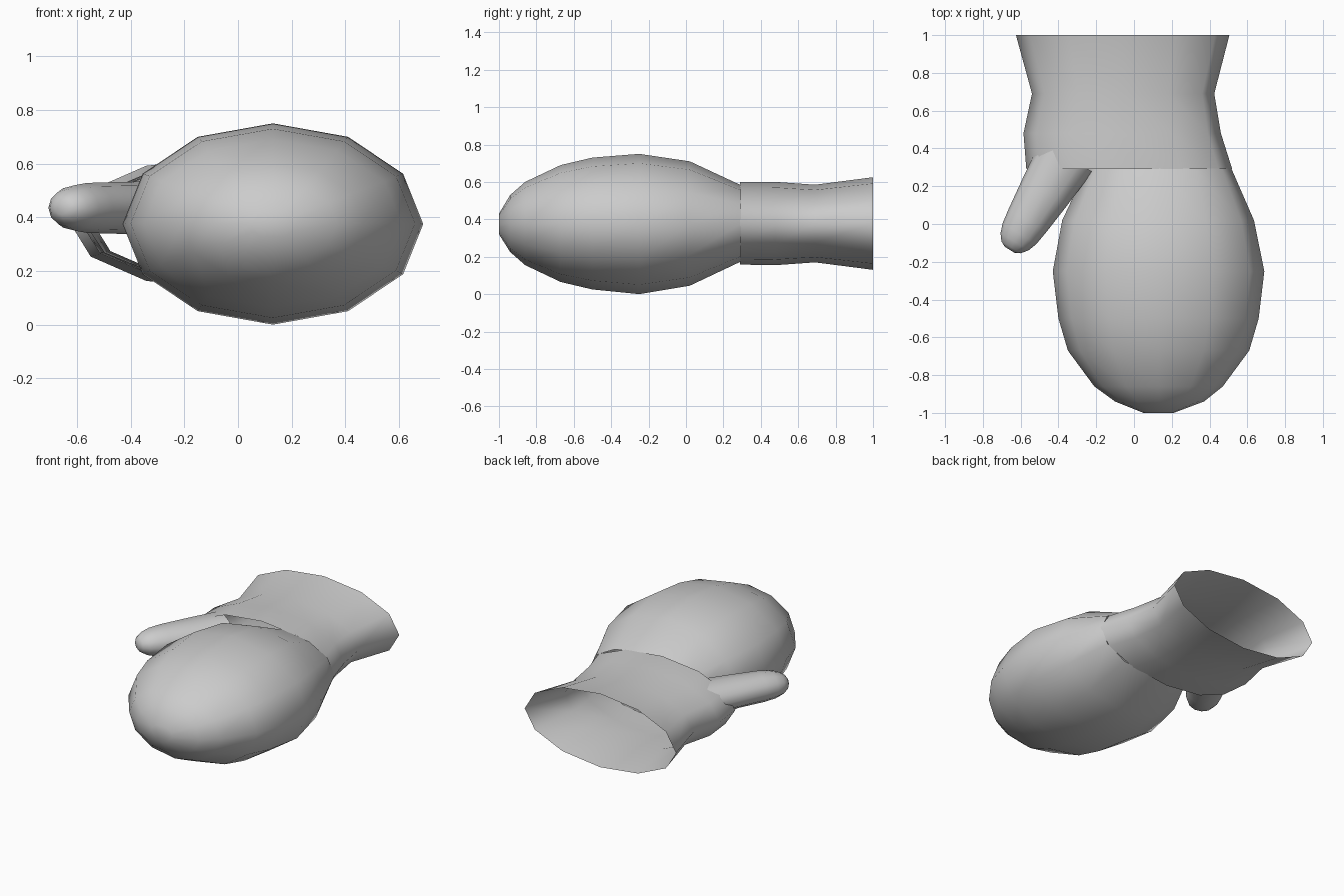
import bpy, bmesh, math
from mathutils import Vector

if "Cube" in bpy.data.objects:
    bpy.data.objects.remove(bpy.data.objects["Cube"])


def loft(name, rings, sides, cap_start=False):
    """Skin elliptical rings: (centre, side axis, half width, half height)."""
    bm = bmesh.new()
    loops = []
    for c, side, hw, hh in rings:
        loop = []
        for i in range(sides):
            a = 2 * math.pi * i / sides
            p = Vector(c) + Vector(side) * hw * math.cos(a) + Vector((0, 0, hh * math.sin(a)))
            loop.append(bm.verts.new(p))
        loops.append(loop)
    for a, b in zip(loops, loops[1:]):
        for i in range(sides):
            j = (i + 1) % sides
            bm.faces.new((a[i], a[j], b[j], b[i]))
    if cap_start:
        bm.faces.new(list(reversed(loops[0])))
    for f in bm.faces:
        f.smooth = True
    # rings run towards +y, so flip the winding to face outwards
    bmesh.ops.reverse_faces(bm, faces=bm.faces[:])
    if cap_start:
        bmesh.ops.recalc_face_normals(bm, faces=bm.faces[:])
    me = bpy.data.meshes.new(name)
    bm.to_mesh(me)
    bm.free()
    ob = bpy.data.objects.new(name, me)
    bpy.context.collection.objects.link(ob)
    return ob


def straight_rings(profile):
    """Rows of y, left x, right x, bottom z, top z."""
    return [(((l + r) / 2, y, (b + t) / 2), (1, 0, 0), (r - l) / 2, (t - b) / 2)
            for y, l, r, b, t in profile]


# Padded hand: closed at the fingertips, open at the wrist
loft("hand", straight_rings([
    (-1.00, 0.05, 0.21, 0.32, 0.43),
    (-0.94, -0.10, 0.37, 0.225, 0.53),
    (-0.86, -0.21, 0.47, 0.155, 0.60),
    (-0.67, -0.35, 0.61, 0.065, 0.69),
    (-0.50, -0.40, 0.66, 0.025, 0.73),
    (-0.25, -0.43, 0.69, 0.00, 0.75),
    (0.02, -0.38, 0.635, 0.045, 0.71),
    (0.295, -0.25, 0.515, 0.175, 0.582),
]), 12, cap_start=True)

# Flared wrist cuff, open at both ends
loft("cuff", straight_rings([
    (0.29, -0.57, 0.52, 0.158, 0.60),
    (0.48, -0.585, 0.46, 0.155, 0.60),
    (0.69, -0.54, 0.425, 0.17, 0.585),
    (1.00, -0.625, 0.505, 0.13, 0.625),
]), 12)

# Thumb: tapered, angled out from the wrist
axis = Vector((0.52, 0.854, 0))
side = Vector((0.854, -0.52, 0))
base = Vector((-0.575, 0.0, 0.435))
loft("thumb", [(base + axis * t, side, w, h) for t, w, h in [
    (-0.16, 0.03, 0.025), (-0.145, 0.06, 0.048), (-0.11, 0.087, 0.07),
    (-0.06, 0.105, 0.085), (0.02, 0.117, 0.093), (0.20, 0.138, 0.096),
    (0.42, 0.16, 0.098)]], 12, cap_start=True)
